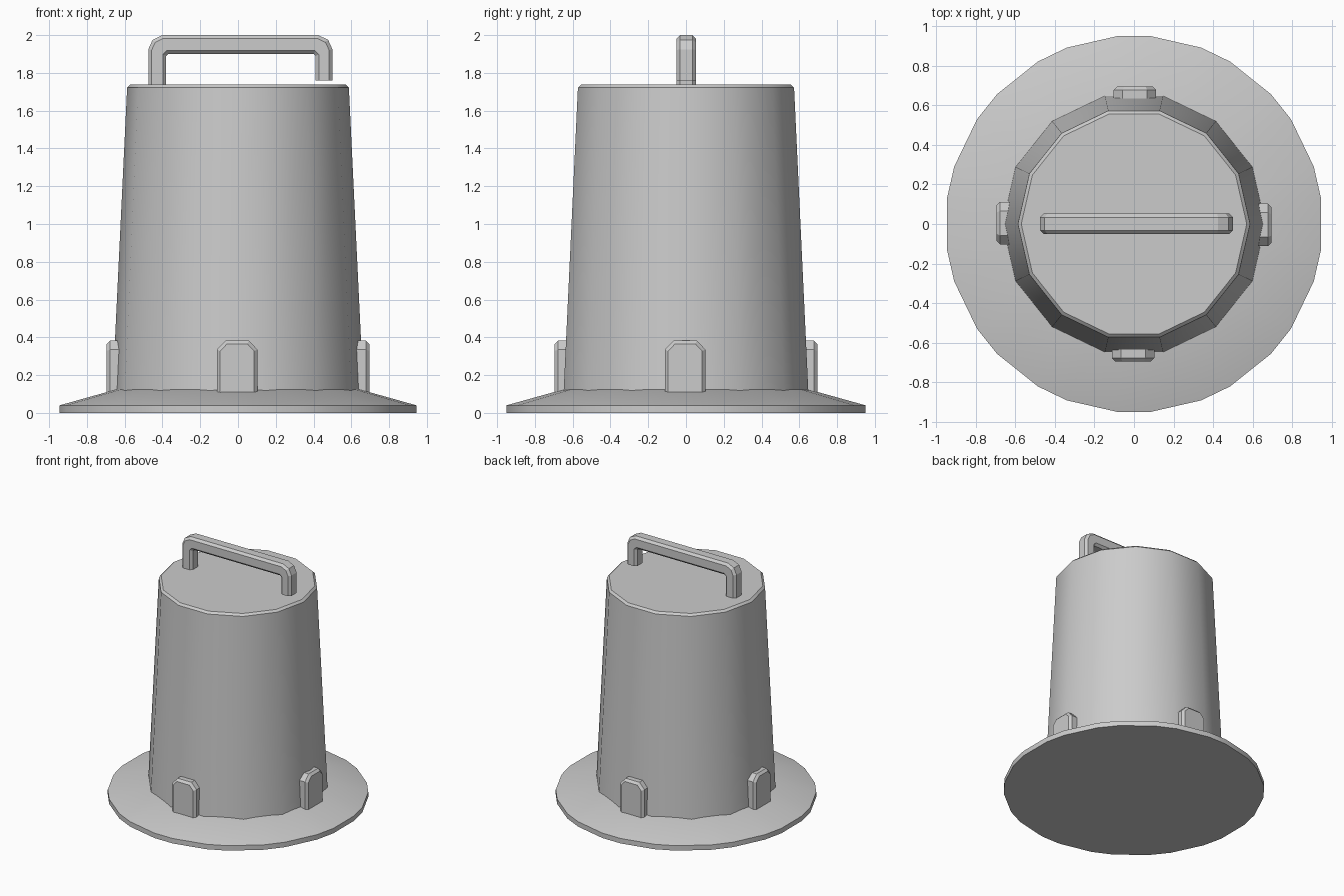
import bpy, bmesh
from math import sin, cos, radians, pi
from mathutils import Matrix

cube = bpy.data.objects.get("Cube")
if cube:
    bpy.data.objects.remove(cube, do_unlink=True)

grey = bpy.data.materials.new("plain grey")
grey.use_nodes = True
grey.diffuse_color = (0.6, 0.6, 0.6, 1)
grey.node_tree.nodes["Principled BSDF"].inputs["Base Color"].default_value = (0.6, 0.6, 0.6, 1)

SIDES = 14


def finish(name, bm, angle):
    bmesh.ops.recalc_face_normals(bm, faces=bm.faces)
    mesh = bpy.data.meshes.new(name)
    bm.to_mesh(mesh)
    bm.free()
    mesh.materials.append(grey)
    obj = bpy.data.objects.new(name, mesh)
    bpy.context.collection.objects.link(obj)
    bpy.ops.object.select_all(action="DESELECT")
    obj.select_set(True)
    bpy.context.view_layer.objects.active = obj
    bpy.ops.object.shade_smooth_by_angle(angle=radians(angle))
    return obj


def lathe(name, profile, angles):
    """Closed solid from (radius, height) rings at the given angles."""
    bm = bmesh.new()
    rings = [[bm.verts.new((r * cos(a), r * sin(a), z)) for a in angles] for r, z in profile]
    n = len(angles)
    for low, high in zip(rings, rings[1:]):
        for i in range(n):
            j = (i + 1) % n
            bm.faces.new((low[i], low[j], high[j], high[i]))
    bm.faces.new(rings[0][::-1])
    bm.faces.new(rings[-1])
    return finish(name, bm, 30)


def plate(name, outline, front, back, chamfer, floor, both_sides, turn=0):
    """Extruded x-z outline with chamfered face edges, except along the underside."""
    bm = bmesh.new()
    face = bm.faces.new([bm.verts.new((x, front, z)) for x, z in outline])
    out = bmesh.ops.extrude_face_region(bm, geom=[face], use_keep_orig=True)
    moved = [v for v in out["geom"] if isinstance(v, bmesh.types.BMVert)]
    for v in moved:
        v.co.y = back
    edges = []
    for e in bm.edges:
        a, b = (v.co for v in e.verts)
        on_face = abs(a.y - b.y) < 1e-5 and (both_sides or abs(a.y - front) < 1e-5)
        if on_face and max(a.z, b.z) > floor:
            edges.append(e)
    bmesh.ops.recalc_face_normals(bm, faces=bm.faces)
    bmesh.ops.bevel(bm, geom=edges, offset=chamfer, segments=1, profile=0.5, affect="EDGES")
    bm.transform(Matrix.Rotation(turn, 4, "Z"))
    return finish(name, bm, 15)


# Flared base: each corner of the fourteen-sided ring is cut in two
corners = [2 * pi * i / SIDES for i in range(SIDES)]
split = [a + s * radians(8) for a in corners for s in (-1, 1)]
lathe("base_flange", [(0.954, 0), (0.954, 0.04), (0.63, 0.13)], split)

# Tapered body with a narrow chamfer around the lid
lathe("tapered_body", [(0.665, 0.1), (0.587, 1.722), (0.57, 1.738)], corners)

# Carrying handle, its right foot stopping just above the lid
handle = [(-0.475, 1.72), (-0.475, 1.925), (-0.452, 1.975), (-0.4, 2.0),
          (0.425, 2.0), (0.477, 1.975), (0.5, 1.925), (0.5, 1.76),
          (0.41, 1.76), (0.41, 1.89), (0.4, 1.9), (-0.37, 1.9),
          (-0.38, 1.89), (-0.38, 1.72)]
plate("top_handle", handle, -0.05, 0.052, 0.018, 1.77, True)

# Four clips around the foot of the body
clip = [(-0.112, 0.09), (-0.112, 0.335), (-0.066, 0.383),
        (0.058, 0.383), (0.103, 0.335), (0.103, 0.09)]
for i, side in enumerate(("front", "left", "back", "right")):
    plate(side + "_clip", clip, -0.695, -0.58, 0.018, 0.1, False, i * pi / 2)
